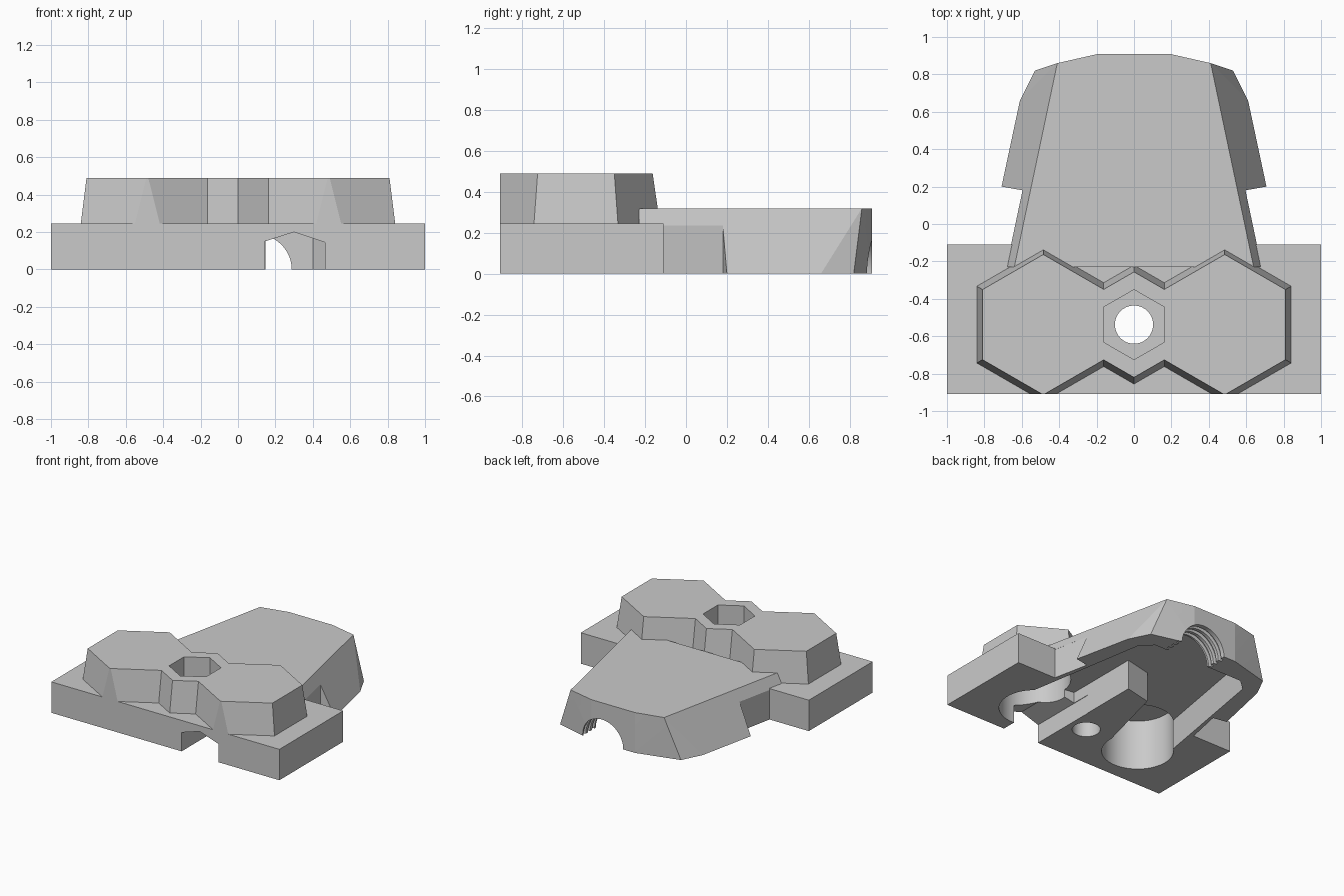
import bpy, bmesh, math
from mathutils import Matrix

if "Cube" in bpy.data.objects:
    bpy.data.objects.remove(bpy.data.objects["Cube"])

grey = bpy.data.materials.new("plain grey")
grey.diffuse_color = (0.59, 0.59, 0.59, 1)
grey.use_nodes = True
grey.node_tree.nodes["Principled BSDF"].inputs["Base Color"].default_value = grey.diffuse_color


def make(name, bm):
    bmesh.ops.recalc_face_normals(bm, faces=bm.faces)
    me = bpy.data.meshes.new(name)
    bm.to_mesh(me)
    bm.free()
    me.materials.append(grey)
    ob = bpy.data.objects.new(name, me)
    bpy.context.collection.objects.link(ob)
    return ob


def loft(name, rings):
    """Skin closed rings of equal length and cap both ends."""
    bm = bmesh.new()
    loops = [[bm.verts.new(p) for p in ring] for ring in rings]
    n = len(loops[0])
    bm.faces.new(loops[0])
    bm.faces.new(loops[-1][::-1])
    for a, b in zip(loops, loops[1:]):
        for i in range(n):
            bm.faces.new((a[i], b[i], b[(i + 1) % n], a[(i + 1) % n]))
    return make(name, bm)


def prism(name, pts, lo, hi):
    """Extrude an (x, y) outline along z."""
    return loft(name, [[(x, y, h) for x, y in pts] for h in (lo, hi)])


def box(name, x0, x1, y0, y1, z0, z1):
    return prism(name, [(x0, y0), (x1, y0), (x1, y1), (x0, y1)], z0, z1)


def cone(name, x, y, r0, r1, z0, z1, n):
    """Upright cylinder or frustum; six sides give a hexagon pointing along y."""
    bm = bmesh.new()
    bmesh.ops.create_cone(bm, cap_ends=True, segments=n, radius1=r0, radius2=r1,
                          depth=z1 - z0, matrix=Matrix.Translation((x, y, (z0 + z1) / 2)))
    return make(name, bm)


def boolean(target, other, op):
    mod = target.modifiers.new(op, 'BOOLEAN')
    mod.operation, mod.object, mod.solver = op, other, 'EXACT'
    bpy.context.view_layer.objects.active = target
    bpy.ops.object.modifier_apply(modifier=mod.name)
    bpy.data.objects.remove(other)


# tapered tongue: hull of the top and bottom outlines
bm = bmesh.new()
half = [(.64, -.23, .32), (.41, .86, .32), (.19, .91, .32),
        (.80, -.23, 0), (.61, .66, 0), (.53, .82, 0), (.19, .91, 0)]
for x, y, z in half:
    for s in (1, -1):
        bm.verts.new((s * x, y, z))
bmesh.ops.convex_hull(bm, input=bm.verts)
bmesh.ops.dissolve_limit(bm, angle_limit=.02, verts=bm.verts, edges=bm.edges)
tongue = make("tongue", bm)

# undercut flanks on the front half of the tongue
for s in (1, -1):
    flank = [(.596, .18), (.685, -.25), (1.1, -.25), (1.1, .27)]
    boolean(tongue, prism("flank_cutter", [(s * x, y) for x, y in flank], -.1, .235), 'DIFFERENCE')

# base plate with three joined hexagonal bosses
body = box("mount_body", -1, 1, -1.05, -.11, 0, .245)
boolean(body, tongue, 'UNION')
for x, r in ((-.485, .375), (.485, .375), (0, .282)):
    boolean(body, cone("boss", x, -.538, r + .05, r, .145, .49, 6), 'UNION')
boolean(body, box("front_trim", -2, 2, -2, -.91, -1, 1), 'DIFFERENCE')

# hexagonal nut recess and bolt hole
boolean(body, cone("nut_recess", 0, -.538, .187, .187, .26, .6, 6), 'DIFFERENCE')
boolean(body, cone("bolt_hole", 0, -.538, .102, .102, -.1, .6, 64), 'DIFFERENCE')

# round pockets beneath the two large bosses
for x in (-.485, .485):
    boolean(body, cone("pocket", x, -.538, .26, .26, -.11, .40, 64), 'DIFFERENCE')

# hollow underside, leaving a central block around the bolt
cavity = [(.146, -.5), (.5, -.55), (.66, -.37), (.49, .64), (.40, .72), (-.40, .72), (-.49, .64),
          (-.665, -.37), (-.5, -.5), (-.25, -.62), (-.075, .06), (.146, .11)]
boolean(body, prism("cavity", cavity, -.12, .238), 'DIFFERENCE')

# front channel
channel = [(.143, -.13), (.143, .15), (.3, .2), (.465, .145), (.465, -.13)]
boolean(body, loft("front_channel", [[(x, y, z) for x, z in channel] for y in (-1.2, -.35)]),
        'DIFFERENCE')

# rear arch with internal grooves, one turned cutter
steps = [(.65, .187)]
for y in (.735, .79, .845):
    steps += [(y, .187), (y + .004, .212), (y + .026, .212), (y + .03, .187)]
steps.append((1.1, .187))
angles = [2 * math.pi * (i + .5) / 64 for i in range(64)]
boolean(body, loft("rear_bore", [[(.1 + r * math.cos(a), y, r * math.sin(a)) for a in angles]
                                 for y, r in steps]), 'DIFFERENCE')

bpy.ops.object.select_all(action='DESELECT')
body.select_set(True)
bpy.context.view_layer.objects.active = body
bpy.ops.object.shade_smooth_by_angle(angle=math.radians(10))
